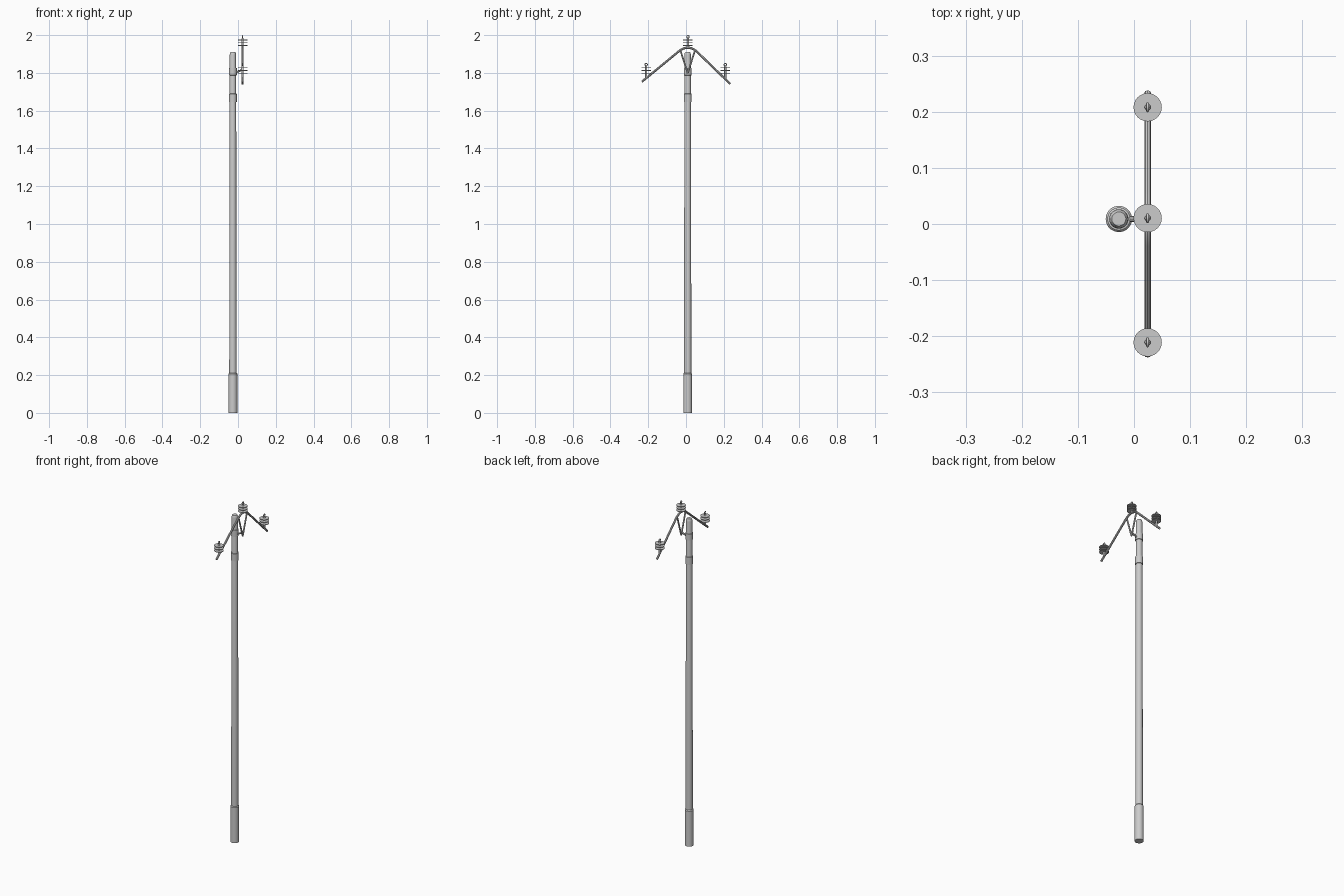
import bpy, bmesh, math
from mathutils import Vector

if "Cube" in bpy.data.objects:
    bpy.data.objects.remove(bpy.data.objects["Cube"])

PX, PY = -0.027, 0.009      # pole axis
AX = 0.0243                 # crossarm plane


def finish(name, angle=35):
    ob = bpy.context.object
    ob.name = name
    bpy.ops.object.shade_smooth_by_angle(angle=math.radians(angle))
    return ob


def lathe(name, profile, loc, sides=20):
    """Closed solid of revolution from (radius, z) points, bottom to top."""
    bm = bmesh.new()
    rings = []
    for r, z in profile:
        rings.append([bm.verts.new((r * math.cos(2 * math.pi * i / sides),
                                    r * math.sin(2 * math.pi * i / sides), z))
                      for i in range(sides)])
    for a, b in zip(rings, rings[1:]):
        for i in range(sides):
            j = (i + 1) % sides
            bm.faces.new((a[i], a[j], b[j], b[i]))
    bm.faces.new(rings[0][::-1])
    bm.faces.new(rings[-1])
    me = bpy.data.meshes.new(name)
    bm.to_mesh(me)
    bm.free()
    ob = bpy.data.objects.new(name, me)
    bpy.context.collection.objects.link(ob)
    ob.location = loc
    bpy.ops.object.select_all(action='DESELECT')
    bpy.context.view_layer.objects.active = ob
    ob.select_set(True)
    return finish(name)


def tube(name, points, radius):
    """Round bar along a polyline, capped and turned into a mesh."""
    cu = bpy.data.curves.new(name, 'CURVE')
    cu.dimensions = '3D'
    cu.bevel_depth = radius
    cu.bevel_resolution = 2
    cu.use_fill_caps = True
    sp = cu.splines.new('POLY')
    sp.points.add(len(points) - 1)
    for p, co in zip(sp.points, points):
        p.co = (*co, 1)
    ob = bpy.data.objects.new(name, cu)
    bpy.context.collection.objects.link(ob)
    bpy.ops.object.select_all(action='DESELECT')
    bpy.context.view_layer.objects.active = ob
    ob.select_set(True)
    bpy.ops.object.convert(target='MESH')
    return finish(name, 40)


# Pole shaft with domed cap, and the base sleeve
lathe("pole", [(0.0195, 0.15), (0.0172, 1.895), (0.0155, 1.905), (0.0125, 1.91)], (PX, PY, 0))
lathe("base_sleeve", [(0.0235, 0), (0.0235, 0.207), (0.0195, 0.212)], (PX, PY, 0))

# Clamp bands near the top
for name, z0, z1 in (("lower_band", 1.645, 1.69), ("upper_band", 1.787, 1.826)):
    lathe(name, [(0.018, z0), (0.0205, z0 + 0.001), (0.0205, z1 - 0.001), (0.018, z1)], (PX, PY, 0))

# Bent crossarm: two straight slopes joined by a rounded crown
left, right = Vector((AX, -0.234, 1.753)), Vector((AX, 0.234, 1.742))
a, b = Vector((AX, -0.036, 1.916)), Vector((AX, 0.054, 1.916))
peak = Vector((AX, PY, 1.951))
crown = [a * (1 - t) ** 2 + peak * 2 * t * (1 - t) + b * t * t
         for t in [i / 10 for i in range(11)]]
tube("crossarm", [left] + crown + [right], 0.006)

# V brace from the crown down to the bracket
foot = (AX, PY, 1.797)
for side, dy in (("left", -0.038), ("right", 0.038)):
    tube("brace_" + side, [(AX, PY + dy, 1.918), foot], 0.0045)

# Bracket stub joining the upper band to the brace foot
tube("bracket", [(PX + 0.015, PY, 1.802), (AX - 0.012, PY, 1.812), (AX, PY, 1.822)], 0.005)
tube("bracket_bolt", [(AX, PY - 0.011, 1.82), (AX, PY + 0.011, 1.82)], 0.004)

# Insulators: post, three sheds and a wire eye on top
for label, y, top, bottom in (("left", -0.211, 1.853, 1.768),
                              ("centre", 0.0105, 2.0, 1.932),
                              ("right", 0.208, 1.853, 1.764)):
    lathe("insulator_post_" + label, [(0.0055, bottom), (0.0055, top - 0.019),
                                      (0.003, top - 0.015)], (AX, y, 0), 12)
    for i in range(3):
        z = top - 0.026 - 0.0145 * i
        lathe(f"insulator_shed_{label}_{i + 1}",
              [(0.0252, z - 0.0015), (0.0252, z + 0.0015)], (AX, y, 0), 24)
    bpy.ops.mesh.primitive_torus_add(major_radius=0.0065, minor_radius=0.0025,
                                     major_segments=16, minor_segments=8,
                                     location=(AX, y, top - 0.009),
                                     rotation=(0, math.pi / 2, 0))
    finish("wire_eye_" + label, 60)
